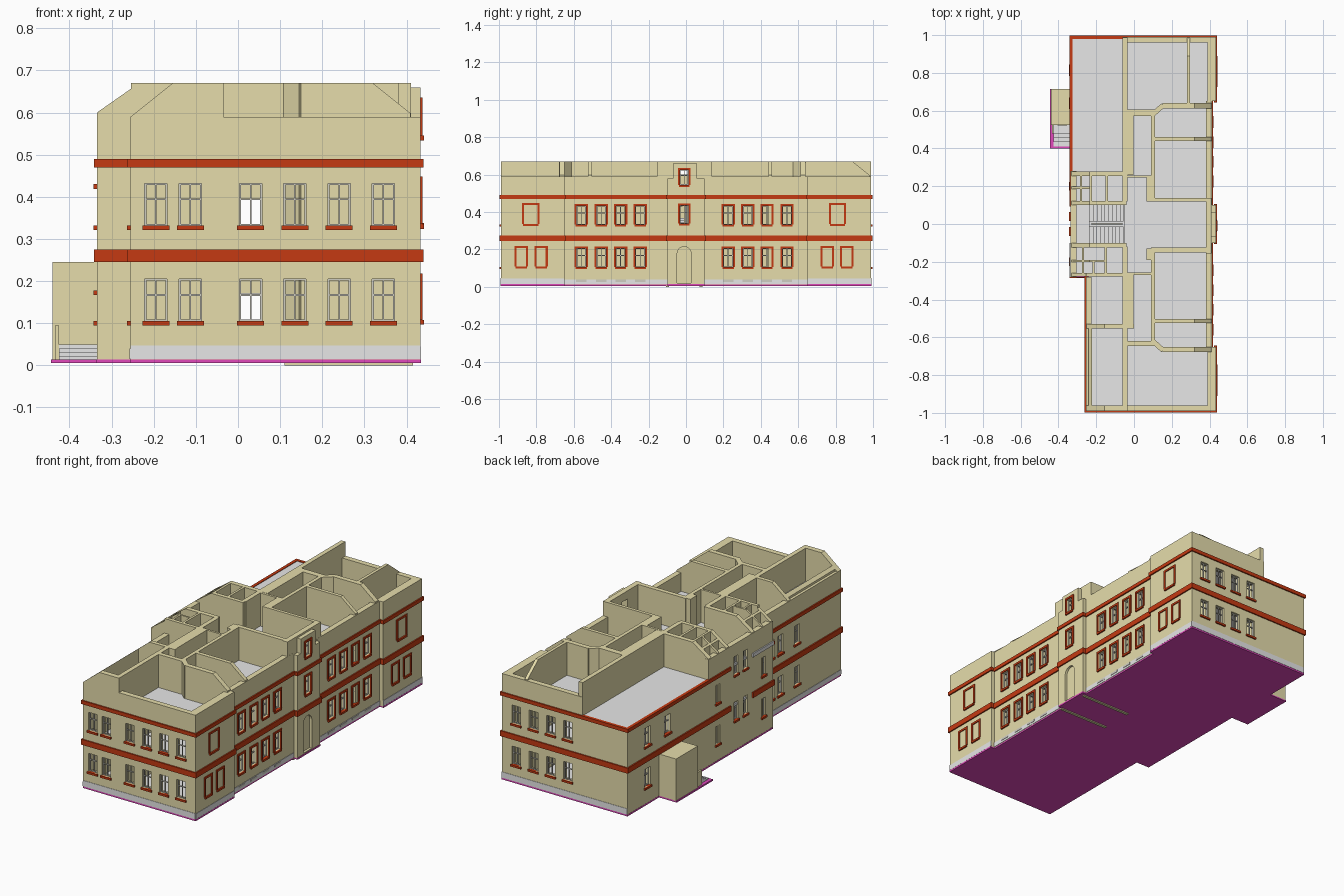
import bpy, bmesh, math
from mathutils import Matrix, Vector

if "Cube" in bpy.data.objects:
    bpy.data.objects.remove(bpy.data.objects["Cube"])


def mat(name, r, g, b):
    m = bpy.data.materials.new(name)
    m.diffuse_color = (r, g, b, 1)
    m.use_nodes = True
    m.node_tree.nodes["Principled BSDF"].inputs["Base Color"].default_value = m.diffuse_color
    return m


WALL = mat("beige_plaster", 0.79, 0.72, 0.41)
RED = mat("brick_red", 0.56, 0.042, 0.006)
GREY = mat("light_grey", 0.81, 0.81, 0.81)
FRAME = mat("window_grey", 0.62, 0.61, 0.54)
BASE = mat("magenta_base", 0.75, 0.065, 0.50)

parts = {}  # part name -> (bmesh, material)


def box(name, m, x0, x1, y0, y1, z0, z1, rot=0, clips=()):
    """Add a box to a named part, optionally turned about z and cut by roof planes."""
    bm = parts.setdefault(name, (bmesh.new(), m))[0]
    mx = (Matrix.Translation(((x0 + x1) / 2, (y0 + y1) / 2, (z0 + z1) / 2))
          @ Matrix.Rotation(rot, 4, 'Z')
          @ Matrix.Diagonal((abs(x1 - x0), abs(y1 - y0), z1 - z0, 1)))
    verts = bmesh.ops.create_cube(bm, size=1, matrix=mx)['verts']
    for co, no in clips:
        faces = {f for v in verts for f in v.link_faces}
        edges = {e for v in verts for e in v.link_edges}
        cut = bmesh.ops.bisect_plane(bm, geom=verts + list(edges) + list(faces), plane_co=co,
                                     plane_no=Vector(no).normalized(), clear_outer=True)['geom_cut']
        ce = [g for g in cut if isinstance(g, bmesh.types.BMEdge)]
        if len(ce) > 2:
            bmesh.ops.edgeloop_fill(bm, edges=ce)


def on_face(name, m, axis, pos, out, u0, u1, d0, d1, z0, z1):
    """Box lying on a facade: u along it, d outward from it."""
    a, b = sorted((pos + out * d0, pos + out * d1))
    if axis == 'x':
        box(name, m, a, b, u0, u1, z0, z1)
    else:
        box(name, m, u0, u1, a, b, z0, z1)


def rect(u0, u1, z0, z1):
    return [(u0, z0), (u1, z0), (u1, z1), (u0, z1)]


def slab(name, axis, pos, out, t, outline, holes):
    """Wall made from an outline with holes, extruded to thickness t."""
    cu = bpy.data.curves.new(name, 'CURVE')
    cu.dimensions, cu.fill_mode, cu.extrude = '2D', 'BOTH', t / 2
    for pts in [outline] + holes:
        sp = cu.splines.new('POLY')
        sp.points.add(len(pts) - 1)
        for p, (u, v) in zip(sp.points, pts):
            p.co = (u, v, 0, 1)
        sp.use_cyclic_u = True
    tmp = bpy.data.objects.new(name + "_outline", cu)
    bpy.context.scene.collection.objects.link(tmp)
    bpy.context.view_layer.update()
    me = bpy.data.meshes.new_from_object(tmp.evaluated_get(bpy.context.evaluated_depsgraph_get()))
    c = pos - out * t / 2
    if axis == 'x':
        mx = Matrix(((0, 0, 1, c), (1, 0, 0, 0), (0, 1, 0, 0), (0, 0, 0, 1)))
    else:
        mx = Matrix(((1, 0, 0, 0), (0, 0, -1, c), (0, 1, 0, 0), (0, 0, 0, 1)))
    me.transform(mx)
    me.shade_flat()
    me.materials.clear()
    me.materials.append(WALL)
    bpy.data.objects.remove(tmp)
    bpy.context.scene.collection.objects.link(bpy.data.objects.new(name, me))


def facade(name, axis, pos, out, outline, wins=(), blind=(), framed=False, bands=None,
           plinth=0.0, t=0.03, extra=()):
    """Wall with windows (u, width, z0, z1), sills or red surrounds, bands and plinth."""
    f = (axis, pos, out)
    slab(name, axis, pos, out, t, outline,
         [rect(u - w / 2, u + w / 2, a, b) for u, w, a, b in wins] + list(extra))
    for u, w, a, b in wins:
        l, r, k = u - w / 2, u + w / 2, 0.004
        mid = a + (b - a) * 0.62
        for g in ((l, l + k, a, b), (r - k, r, a, b), (l, r, a, a + k), (l, r, b - k, b),
                  (u - k / 2, u + k / 2, a, b), (l, r, mid - k / 2, mid + k / 2)):
            on_face("window_frames", FRAME, *f, g[0], g[1], -0.016, -0.010, g[2], g[3])
    for u, w, a, b in list(wins) + list(blind):
        l, r, k = u - w / 2, u + w / 2, 0.011
        on_face("window_sills", RED, *f, l - k / 2, r + k / 2, -0.01, 0.008, a - 0.011, a)
        if framed:
            for g in ((l - k, l, a, b), (r, r + k, a, b), (l - k, r + k, b, b + k)):
                on_face("window_surrounds", RED, *f, g[0], g[1], 0, 0.005, g[2], g[3])
    us = [p[0] for p in outline]
    bands = [(min(us), max(us))] if bands is None else bands
    for u0, u1 in bands:
        for z0, z1 in ((0.245, 0.275), (0.47, 0.49)):
            on_face("cornice_bands", RED, *f, u0 - 0.007, u1 + 0.007, -0.01, 0.007, z0, z1)
    if plinth:
        for u0, u1 in bands:
            on_face("plinth", GREY, *f, u0, u1, 0, 0.002, 0.0145, plinth)


def two_floors(us, w, h=0.10):
    return [(u, w, z, z + h) for u in us for z in (0.105, 0.332)]


B = 0.012  # top of base slab
XR = 0.433  # outer face of the right wings
end_x = [0.03, 0.135, 0.24, 0.345]
# end walls
facade("front_wall", 'y', -0.99, -1,
       [(-0.255, B), (XR, B), (XR, 0.59), (-0.035, 0.59), (-0.035, 0.67), (-0.155, 0.67), (-0.255, 0.59)],
       two_floors([-0.195, -0.113] + end_x, 0.053), plinth=0.047)
facade("back_wall", 'y', 0.99, 1,
       [(-0.335, B), (XR, B), (XR, 0.59), (-0.06, 0.59), (-0.06, 0.485), (-0.335, 0.485)],
       two_floors(end_x, 0.053), plinth=0.047)
# right side: wings and middle walls, mirrored about the entrance
C = -0.01
for s, side in ((1, "back"), (-1, "front")):
    a, b = sorted((s * 0.65, s * 0.96))
    facade("right_wing_wall_" + side, 'x', XR, 1, rect(a, b, B, 0.59), t=0.045, framed=True, plinth=0.045,
           blind=[(C + s * 0.82, 0.07, 0.335, 0.437)] +
                 [(C + s * u, 0.05, 0.108, 0.207) for u in (0.765, 0.87)],
           bands=[tuple(sorted((s * 0.65, s * 0.99)))])
    a, b = sorted((s * 0.1, s * 0.65))
    us = [C + s * u for u in (0.235, 0.34, 0.443, 0.55)]
    facade("right_middle_wall_" + side, 'x', 0.412, 1, rect(a, b, B, 0.59), two_floors(us, 0.05),
           framed=True, plinth=0.04)
    for u in us:
        on_face("basement_windows", FRAME, 'x', 0.412, 1, u - 0.028, u + 0.028, 0, 0.004, 0.026, 0.038)
# entrance bay with arched recess, and the raised wall behind its attic window
arch = [(C - 0.037, 0.02), (C + 0.037, 0.02)] + [
    (C + 0.037 * math.cos(i * math.pi / 10), 0.178 + 0.037 * math.sin(i * math.pi / 10)) for i in range(11)]
facade("entrance_bay", 'x', XR, 1,
       [(-0.1, B), (0.1, B), (0.1, 0.58), (0.06, 0.58), (0.06, 0.66), (-0.07, 0.66), (-0.07, 0.58), (-0.1, 0.58)],
       [(C, 0.045, 0.338, 0.435), (C, 0.045, 0.545, 0.625)], framed=True, extra=[arch])
slab("raised_attic_wall", 'x', 0.411, 1, 0.03, rect(-0.155, 0.138, 0.5, 0.67),
     [rect(C - 0.023, C + 0.023, 0.545, 0.625)])
box("entrance_door", WALL, 0.405, 0.42, C - 0.045, C + 0.045, B, 0.22)
# left side
facade("left_front_wall", 'x', -0.255, -1, rect(-0.96, -0.28, B, 0.59),
       two_floors([-0.38, -0.46, -0.605], 0.045), plinth=0.04, bands=[(-0.99, -0.28)])
facade("left_stair_wall", 'x', -0.335, -1, rect(-0.28, 0.28, B, 0.6),
       two_floors([-0.2, 0.2], 0.035) + [(y, 0.035, z, z + 0.1) for y in (-0.04, 0.04) for z in (0.178, 0.43)],
       bands=[(0.1, 0.28)])
facade("left_back_wall", 'x', -0.335, -1, rect(0.28, 0.96, B, 0.485), two_floors([0.815, 0.64], 0.05),
       bands=[(0.28, 0.99)])
for m, z0, z1 in ((RED, 0.245, 0.275), (GREY, 0.47, 0.49)):
    name = "cornice_bands" if m is RED else "grey_cornice"
    on_face(name, m, 'x', -0.335, -1, -0.287, -0.1, 0, 0.007, z0, z1)
    on_face("cornice_bands", RED, 'y', -0.28, -1, -0.342, -0.255, 0, 0.007, z0, z1)

# inner walls, full height, cut by the attic roof slopes
R = ((0.32, 0, 0.67), (0.8, 0, 1))
BK = ((0, 0.89, 0.67), (0, 0.8, 1))
L = ((-0.235, 0, 0.67), (-0.7, 0, 1))
LF = ((-0.155, 0, 0.67), (-0.8, 0, 1))
inner = [
    (-0.06, -0.035, 0.12, 0.988, []), (-0.06, -0.035, -0.97, -0.12, []),
    (0.28, 0.297, 0.62, 0.985, [BK]),
    (0.09, 0.11, 0.25, 0.58, []), (0.09, 0.11, -0.62, -0.19, []),
    (0.065, 0.11, 0.12, 0.25, []), (0.065, 0.11, -0.19, -0.13, []),
    (-0.035, -0.002, 0.26, 0.59, []), (-0.035, -0.002, -0.55, -0.26, []),
    (0.15, 0.41, 0.612, 0.64, [R]), (0.11, 0.41, 0.44, 0.46, [R]),
    (0.15, 0.41, -0.677, -0.65, [R]), (0.11, 0.41, -0.525, -0.503, [R]),
    (0.09, 0.405, 0.12, 0.138, []), (0.09, 0.405, -0.15, -0.125, []),
    (-0.332, -0.04, 0.253, 0.279, [L]), (-0.332, -0.04, 0.1, 0.122, [L]),
    (-0.332, -0.04, -0.125, -0.1, [L]), (-0.332, -0.15, -0.279, -0.26, [L]),
    (-0.254, -0.04, -0.279, -0.26, []),
    (-0.332, -0.235, 0.185, 0.198, [L]), (-0.332, -0.15, -0.2, -0.19, [L]),
    (-0.235, -0.222, 0.11, 0.26, []), (-0.15, -0.137, 0.11, 0.26, []), (-0.285, -0.275, 0.11, 0.26, [L]),
    (-0.155, -0.143, -0.27, -0.11, []), (-0.22, -0.21, -0.27, -0.19, []), (-0.275, -0.265, -0.27, -0.11, [L]),
    (-0.252, -0.0, -0.552, -0.53, [LF]), (-0.24, -0.222, -0.98, -0.54, [LF]),
]
for x0, x1, y0, y1, cl in inner:
    box("inner_walls", WALL, x0, x1, y0, y1, B, 0.67, clips=cl)
# corridor cross walls with open doorways below
for y0, y1 in ((0.572, 0.605), (0.245, 0.258), (-0.27, -0.258), (-0.645, -0.62)):
    for z0, z1 in ((0.17, 0.26), (0.395, 0.67)):
        box("corridor_cross_walls", WALL, -0.04, 0.11, y0, y1, z0, z1)
# angled corners beside the corridor
for s, yc in ((1, 0.605), (-1, -0.645)):
    box("angled_walls", WALL, 0.092, 0.163, yc - 0.013, yc + 0.013, B, 0.67, rot=s * math.radians(42))

# floors on each storey, leaving the stairwell open above ground
for z in (0.035, 0.265, 0.487):
    for x0, x1, y0, y1 in ((-0.05, 0.402, -0.98, 0.98), (-0.24, -0.05, -0.98, -0.27),
                           (-0.33, -0.05, -0.27, -0.1), (-0.33, -0.05, 0.1, 0.98), (-0.33, -0.235, -0.1, 0.1)):
        box("floors", GREY, x0, x1, y0, y1, z - 0.012, z)
box("floors", GREY, -0.235, -0.05, -0.1, 0.1, 0.023, 0.035)

# stairwell: two flights per storey
for z in (0.035, 0.265):
    for i in range(9):
        x = -0.055 - 0.02 * i
        h = z + 0.0115 * (i + 1)
        box("inner_stairs", GREY, x - 0.02, x, -0.1, -0.012, h - 0.012, h)
        h = z + 0.222 - 0.0115 * i
        box("inner_stairs", GREY, x - 0.02, x, 0.012, 0.1, h - 0.012, h)
box("stair_divider", FRAME, -0.225, -0.06, -0.006, 0.006, 0.035, 0.50)

# base slab following the plan, with two strips beneath the entrance
for x0, x1, y0, y1 in ((-0.255, 0.412, -0.991, 0.991), (-0.336, -0.255, -0.281, 0.991), (0.412, XR + 0.002, -0.991, -0.65),
                       (0.412, XR + 0.002, 0.65, 0.991), (0.412, XR + 0.002, -0.1, 0.1), (-0.444, -0.335, 0.4, 0.715)):
    box("base_slab", BASE, x0, x1, y0, y1, 0.005, B + 0.002)
for y in (-0.1, 0.08):
    box("entrance_strips", WALL, 0.11, 0.415, y - 0.008, y + 0.008, 0, 0.006)

# side porch with door plate, steps and low parapet
box("side_porch", WALL, -0.44, -0.33, 0.525, 0.715, B, 0.245)
box("porch_door", WALL, -0.405, -0.355, 0.522, 0.53, 0.05, 0.167)
for i in range(4):
    box("porch_steps", GREY, -0.425, -0.335, 0.41 + 0.023 * i, 0.526, B + 0.0095 * i, B + 0.0095 * (i + 1))
box("porch_parapet", WALL, -0.435, -0.425, 0.48, 0.526, B, 0.095)

# turn the collected parts into objects
for name, (bm, m) in parts.items():
    bmesh.ops.recalc_face_normals(bm, faces=bm.faces)
    me = bpy.data.meshes.new(name)
    bm.to_mesh(me)
    bm.free()
    me.materials.append(m)
    bpy.context.scene.collection.objects.link(bpy.data.objects.new(name, me))
